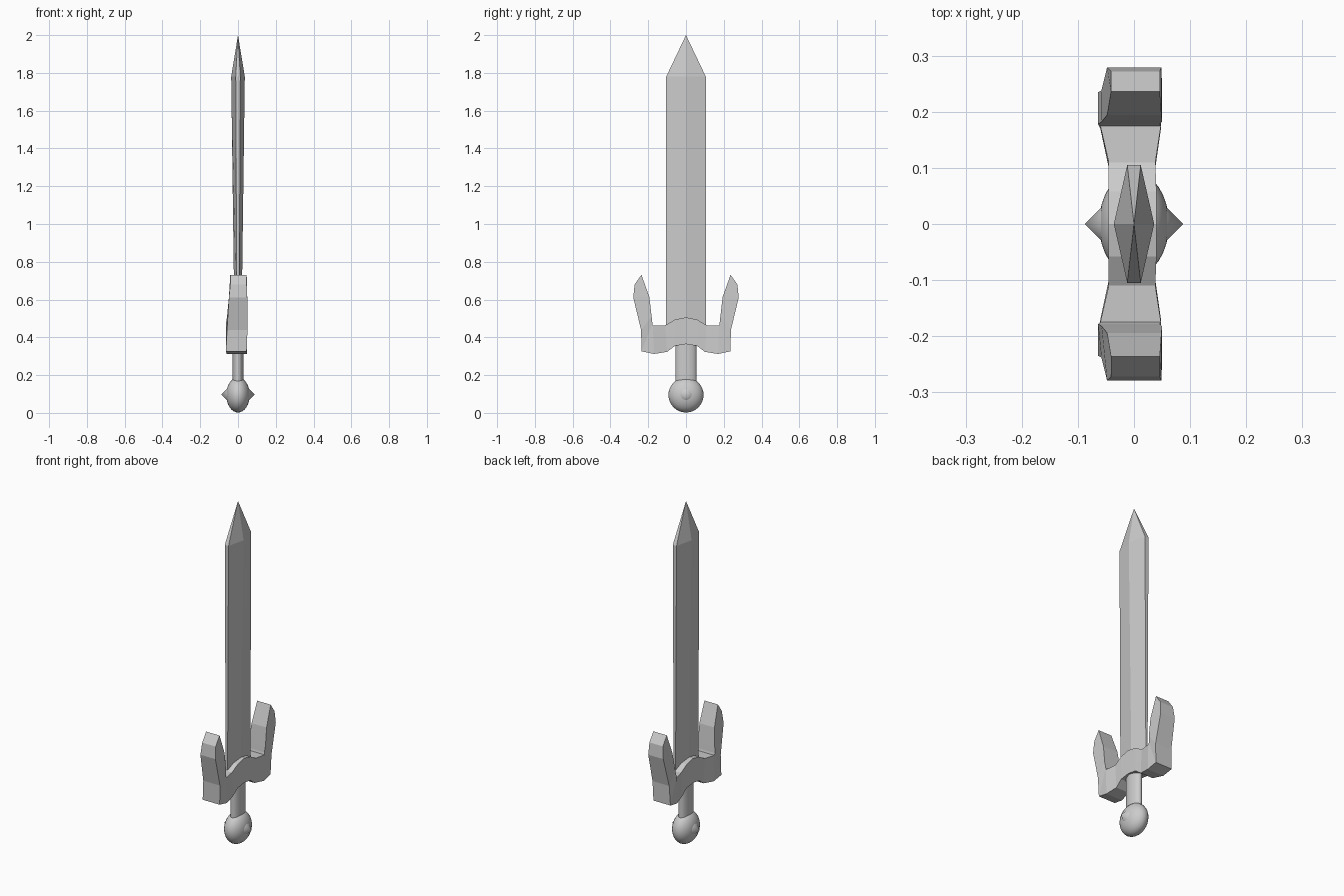
import bpy, bmesh
from math import pi, radians

if "Cube" in bpy.data.objects:
    bpy.data.objects.remove(bpy.data.objects["Cube"])


def loft(name, rings, tip=None):
    """Skin equal-sized closed rings, capping the ends or closing to a tip."""
    bm = bmesh.new()
    loops = [[bm.verts.new(p) for p in ring] for ring in rings]
    n = len(loops[0])
    for a, b in zip(loops, loops[1:]):
        for i in range(n):
            j = (i + 1) % n
            bm.faces.new((a[i], a[j], b[j], b[i]))
    bm.faces.new(loops[0])
    if tip:
        t = bm.verts.new(tip)
        for i in range(n):
            bm.faces.new((loops[-1][i], loops[-1][(i + 1) % n], t))
    else:
        bm.faces.new(loops[-1])
    bmesh.ops.recalc_face_normals(bm, faces=bm.faces)
    mesh = bpy.data.meshes.new(name)
    bm.to_mesh(mesh)
    bm.free()
    obj = bpy.data.objects.new(name, mesh)
    bpy.context.collection.objects.link(obj)
    return obj


def finish(name, scale=(1, 1, 1)):
    """Name, scale and smooth the primitive just added."""
    obj = bpy.context.object
    obj.name = name
    obj.scale = scale
    bpy.ops.object.transform_apply(location=False, rotation=True, scale=True)
    bpy.ops.object.shade_smooth_by_angle(angle=radians(40))


# Blade: six-sided section, thickening towards the point
def blade_ring(z, ridge, edge, w=0.105):
    return [(-edge, w, z), (edge, w, z), (ridge, 0, z),
            (edge, -w, z), (-edge, -w, z), (-ridge, 0, z)]


loft("blade", [blade_ring(0.42, 0.018, 0.006), blade_ring(1.78, 0.036, 0.012)],
     tip=(0, 0, 2))

# Guard: half profile as inner (y, z), outer (y, z), back x, front x
half = [
    ((0.000, 0.506), (0.000, 0.364), -0.045, 0.040),
    ((0.058, 0.494), (0.058, 0.355), -0.045, 0.040),
    ((0.110, 0.464), (0.100, 0.323), -0.045, 0.038),
    ((0.175, 0.462), (0.170, 0.312), -0.060, 0.048),
    ((0.178, 0.474), (0.235, 0.326), -0.064, 0.046),
    ((0.182, 0.510), (0.238, 0.440), -0.058, 0.050),
    ((0.194, 0.614), (0.279, 0.610), -0.048, 0.049),
    ((0.236, 0.731), (0.272, 0.680), -0.041, 0.046),
]


def guard_ring(station, side):
    (iy, iz), (oy, oz), x0, x1 = station
    return [(x0, side * iy, iz), (x1, side * iy, iz),
            (x1, side * oy, oz), (x0, side * oy, oz)]


loft("guard", [guard_ring(s, -1) for s in reversed(half[1:])]
     + [guard_ring(s, 1) for s in half])

# Grip: oval cylinder
bpy.ops.mesh.primitive_cylinder_add(vertices=32, radius=1, depth=0.26,
                                    location=(0, 0, 0.29))
finish("grip", (0.029, 0.056, 1))

# Pommel: flattened ball with its poles on the x axis
bpy.ops.mesh.primitive_uv_sphere_add(segments=32, ring_count=16, radius=0.093,
                                     location=(0, 0, 0.095), rotation=(0, pi / 2, 0))
bpy.ops.object.transform_apply(location=False, rotation=True, scale=False)
finish("pommel", (0.67, 1, 1))

# Pommel spikes
for side, label in ((-1, "left"), (1, "right")):
    bpy.ops.mesh.primitive_cone_add(vertices=32, radius1=0.04, radius2=0, depth=0.04,
                                    location=(side * 0.068, 0, 0.097),
                                    rotation=(0, side * pi / 2, 0))
    finish("pommel_spike_" + label)
